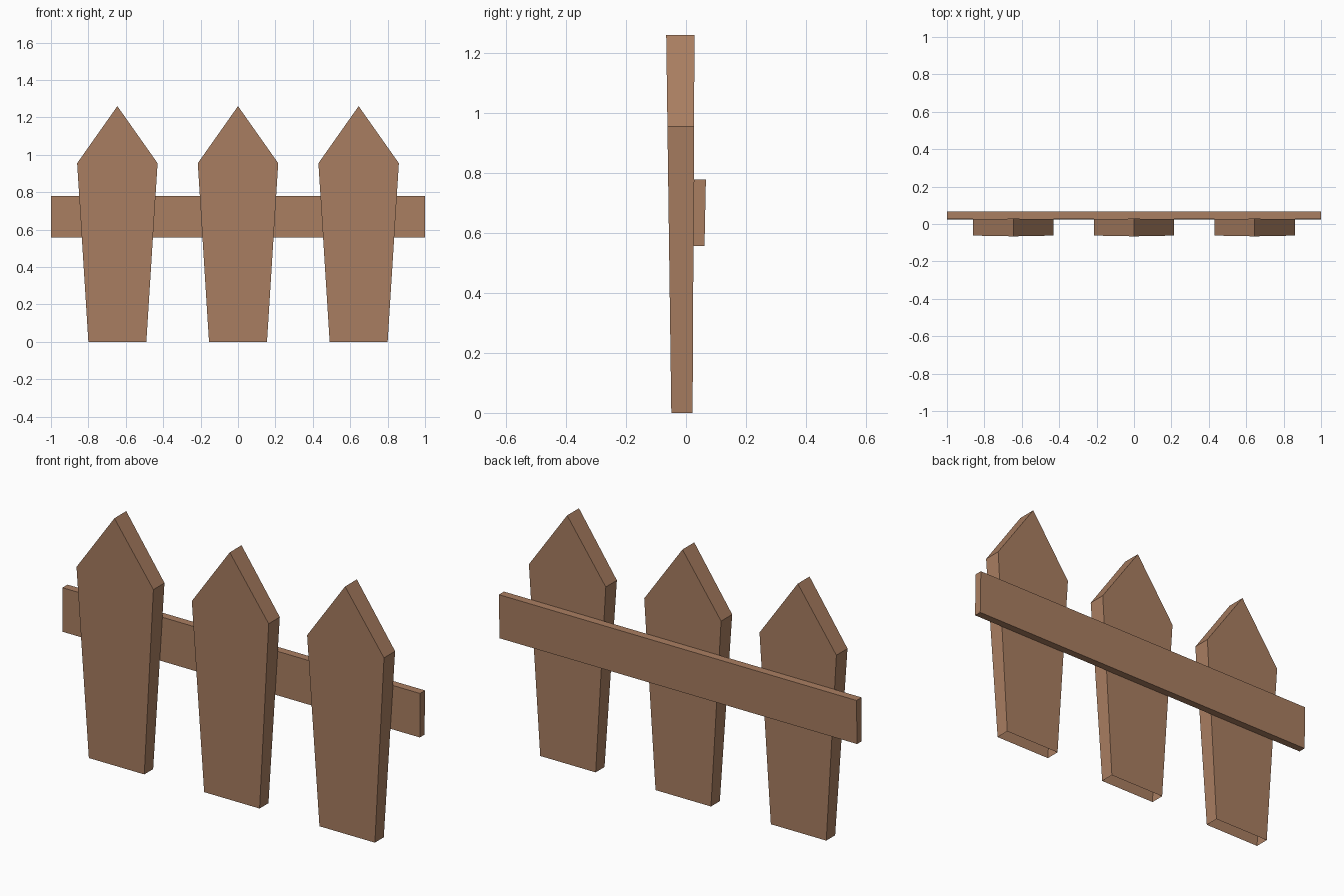
import bpy

if "Cube" in bpy.data.objects:
    bpy.data.objects.remove(bpy.data.objects["Cube"])

wood = bpy.data.materials.new("brown wood")
wood.diffuse_color = (0.40, 0.21, 0.12, 1)
wood.use_nodes = True
wood.node_tree.nodes["Principled BSDF"].inputs["Base Color"].default_value = wood.diffuse_color


def prism(name, front, back, open_edges=()):
    """Join two matching outlines of (x, y, z) points into a solid."""
    n = len(front)
    faces = [tuple(range(n)), tuple(range(2 * n - 1, n - 1, -1))]
    for i in range(n):
        if i not in open_edges:
            j = (i + 1) % n
            faces.append((j, i, i + n, j + n))
    mesh = bpy.data.meshes.new(name)
    mesh.from_pydata(front + back, [], faces)
    mesh.materials.append(wood)
    obj = bpy.data.objects.new(name, mesh)
    bpy.context.collection.objects.link(obj)
    return obj


# Pickets: flared, pointed boards that thicken upward, open underneath
outline = [(-0.155, 0), (0.155, 0), (0.215, 0.955), (0, 1.26), (-0.215, 0.955)]
for label, cx in (("left", -0.645), ("middle", 0), ("right", 0.645)):
    front = [(cx + x, -0.049 - 0.0135 * z, z) for x, z in outline]
    back = [(cx + x, 0.022 + 0.005 * z, z) for x, z in outline]
    prism(label + "_picket", front, back, open_edges=(0,))

# Rail across the back, slightly thicker at the top
rail = [(-1, 0.557), (1, 0.557), (1, 0.779), (-1, 0.779)]
prism("rail",
      [(x, 0.022 + 0.005 * z, z) for x, z in rail],
      [(x, 0.050 + 0.021 * z, z) for x, z in rail])
